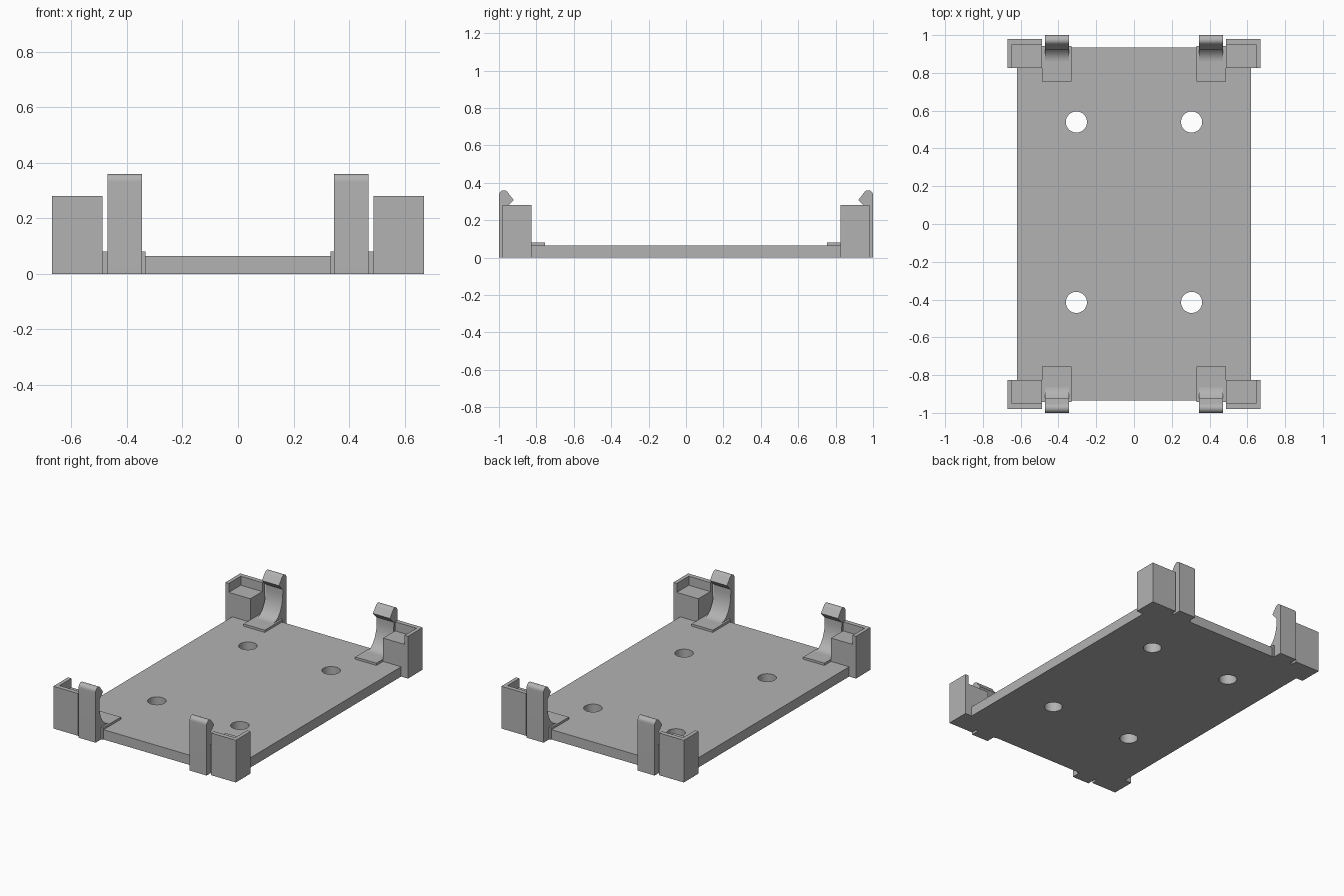
import bpy
import bmesh
import math
from mathutils import Vector

cube = bpy.data.objects.get("Cube")
if cube:
    bpy.data.objects.remove(cube, do_unlink=True)

grey = bpy.data.materials.new("plain grey")
grey.use_nodes = True
COLOUR = (0.45, 0.45, 0.45, 1)
grey.diffuse_color = COLOUR
grey.node_tree.nodes["Principled BSDF"].inputs["Base Color"].default_value = COLOUR


def prism(name, outline, offset, mirror=True):
    """Extrude a closed outline by offset, optionally repeated at all four corners."""
    bm = bmesh.new()
    face = bm.faces.new([bm.verts.new(p) for p in outline])
    new = bmesh.ops.extrude_face_region(bm, geom=[face])["geom"]
    verts = [v for v in new if isinstance(v, bmesh.types.BMVert)]
    bmesh.ops.translate(bm, verts=verts, vec=Vector(offset))
    bmesh.ops.recalc_face_normals(bm, faces=bm.faces[:])
    mesh = bpy.data.meshes.new(name)
    bm.to_mesh(mesh)
    bm.free()
    mesh.materials.append(grey)
    obj = bpy.data.objects.new(name, mesh)
    bpy.context.collection.objects.link(obj)
    if mirror:
        mod = obj.modifiers.new("four corners", 'MIRROR')
        mod.use_axis = (True, True, False)
        mod.use_mirror_merge = False
    return obj


def box(name, x0, x1, y0, y1, z0, z1, mirror=True):
    outline = [(x0, y0, z0), (x1, y0, z0), (x1, y1, z0), (x0, y1, z0)]
    return prism(name, outline, (0, 0, z1 - z0), mirror)


def smooth(obj, angle=30):
    bpy.ops.object.select_all(action='DESELECT')
    obj.select_set(True)
    bpy.context.view_layer.objects.active = obj
    bpy.ops.object.shade_smooth_by_angle(angle=math.radians(angle))


def arc(cy, cz, ry, rz, start, end, steps):
    """Points along an elliptical arc in the y-z plane."""
    angles = [math.radians(start + (end - start) * i / steps) for i in range(steps + 1)]
    return [(cy + ry * math.cos(a), cz + rz * math.sin(a)) for a in angles]


# Base plate with four screw holes
plate = box("base_plate", -0.62, 0.62, -0.935, 0.935, 0, 0.065, mirror=False)
for x in (-0.305, 0.305):
    for y in (-0.415, 0.54):
        circle = [(x + p, y + q, -0.1) for p, q in arc(0, 0, 0.056, 0.056, 0, 348.75, 31)]
        cutter = prism("hole_cutter", circle, (0, 0, 0.3), mirror=False)
        mod = plate.modifiers.new("hole", 'BOOLEAN')
        mod.operation = 'DIFFERENCE'
        mod.solver = 'EXACT'
        mod.object = cutter
        bpy.context.view_layer.objects.active = plate
        bpy.ops.object.modifier_apply(modifier=mod.name)
        bpy.data.objects.remove(cutter, do_unlink=True)
smooth(plate)

# Corner supports: a shelf inside an L-shaped outer wall
box("corner_shelf", 0.487, 0.645, 0.825, 0.95, 0, 0.22)
wall = [(0.487, 0.95), (0.645, 0.95), (0.645, 0.825), (0.67, 0.825),
        (0.67, 0.98), (0.487, 0.98)]
prism("corner_wall", [(x, y, 0) for x, y in wall], (0, 0, 0.28))

# Raised pads under the clips
box("clip_pad", 0.332, 0.487, 0.755, 0.942, 0, 0.08)

# Snap clips: curved foot, upright arm, and hooked rounded head
profile = [(1.0, 0), (1.0, 0.33)]
profile += arc(0.974, 0.334, 0.026, 0.026, 10, 150, 10)
profile += [(0.922, 0.308), (0.946, 0.282)]
profile += [(0.962, 0.268)]
profile += arc(0.862, 0.24, 0.1, 0.16, 0, -90, 14)
profile += [(0.862, 0)]
clip = prism("snap_clip", [(0.345, y, z) for y, z in profile], (0.125, 0, 0))
smooth(clip)
